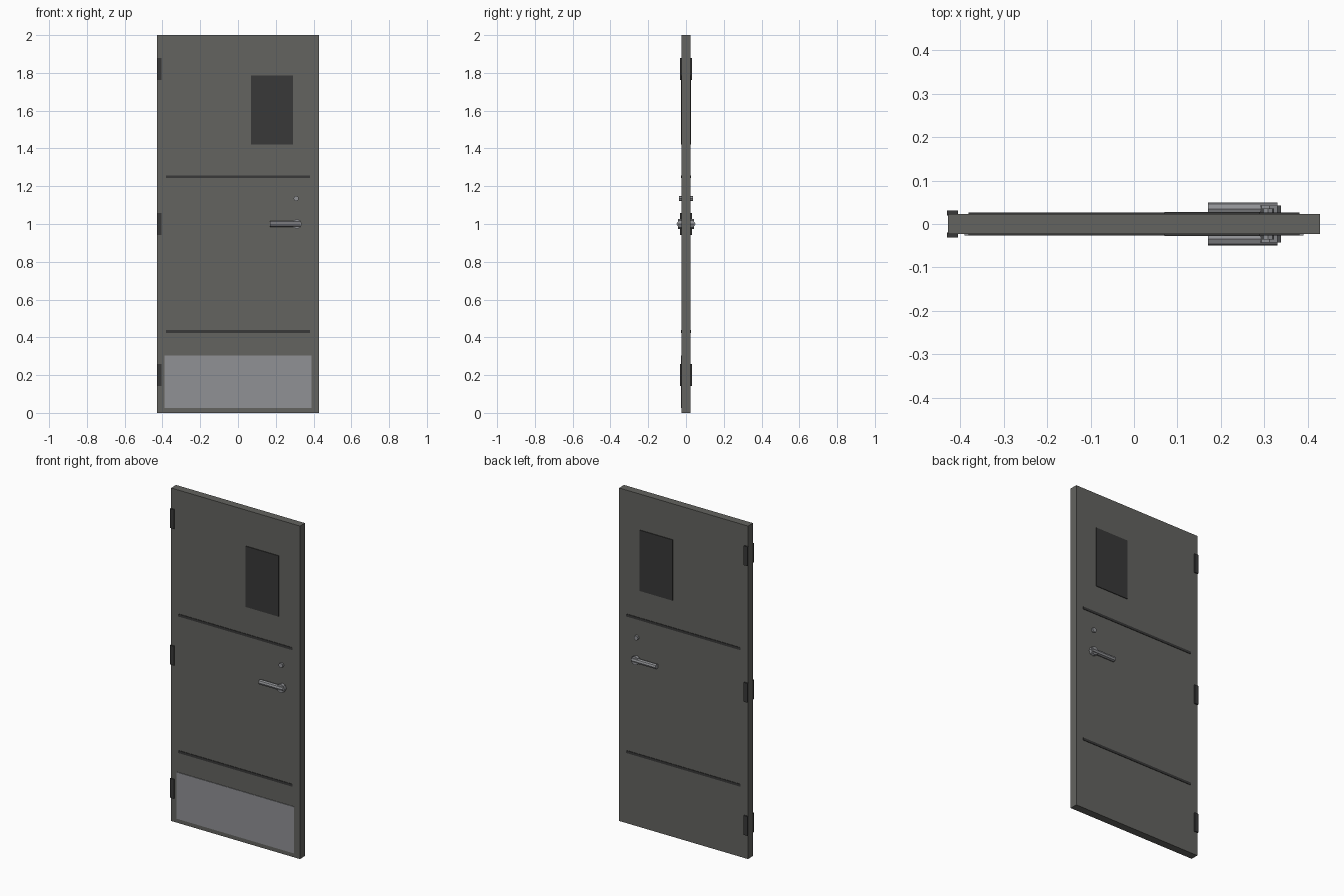
import bpy, math

if "Cube" in bpy.data.objects:
    bpy.data.objects.remove(bpy.data.objects["Cube"])


def mat(name, c):
    m = bpy.data.materials.new(name)
    m.diffuse_color = (*c, 1)
    m.use_nodes = True
    m.node_tree.nodes["Principled BSDF"].inputs["Base Color"].default_value = m.diffuse_color
    return m


GREY = mat("door_grey", (0.125, 0.125, 0.115))
DARK = mat("dark_metal", (0.04, 0.04, 0.04))
STEEL = mat("steel", (0.28, 0.285, 0.30))


def box(name, x0, x1, y0, y1, z0, z1, m):
    bpy.ops.mesh.primitive_cube_add(size=1, location=((x0 + x1) / 2, (y0 + y1) / 2, (z0 + z1) / 2))
    o = bpy.context.object
    o.name = name
    o.scale = (x1 - x0, abs(y1 - y0), z1 - z0)
    o.data.materials.append(m)


def cyl(name, r, depth, loc, rot, m, n=8):
    bpy.ops.mesh.primitive_cylinder_add(vertices=n, radius=r, depth=depth, location=loc, rotation=rot)
    o = bpy.context.object
    o.name = name
    o.data.materials.append(m)


# Door slab and front kick plate
T = 0.0235
box("door_slab", -0.428, 0.428, -T, T, 0, 2, GREY)
box("kick_plate", -0.39, 0.39, -0.027, -T, 0.025, 0.305, STEEL)

# Fittings repeated on the front and back faces
for side, s in (("front", -1), ("back", 1)):
    box(side + "_window", 0.07, 0.29, s * 0.02, s * 0.0275, 1.42, 1.785, DARK)
    for z in (0.43, 1.25):
        box(side + "_groove_strip", -0.38, 0.38, s * 0.02, s * 0.0265, z - 0.0075, z + 0.0075, DARK)
    for z in (0.2, 1.0, 1.82):
        box(side + "_hinge", -0.43, -0.405, s * 0.019, s * 0.031, z - 0.058, z + 0.058, DARK)
    # Lever handle, rose and lock cylinder
    cyl(side + "_rose", 0.026, 0.022, (0.312, s * 0.031, 1.0), (math.pi / 2, 0, 0), STEEL)
    cyl(side + "_lever", 0.015, 0.16, (0.25, s * 0.035, 1.0), (0, math.pi / 2, 0), STEEL)
    cyl(side + "_lock", 0.014, 0.016, (0.308, s * 0.028, 1.135), (math.pi / 2, 0, 0), STEEL)
